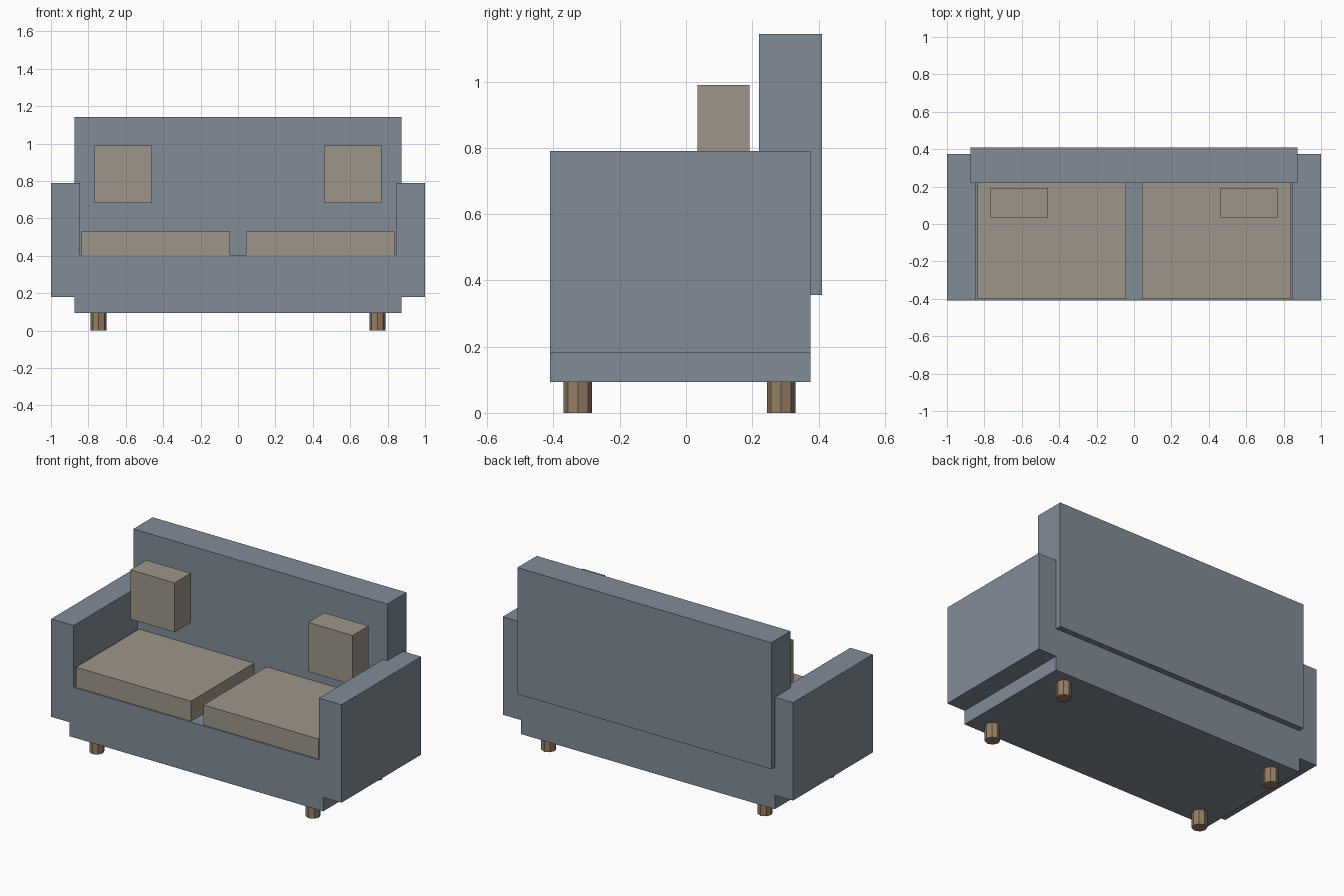
import bpy, bmesh
from mathutils import Matrix, Vector

if "Cube" in bpy.data.objects:
    bpy.data.objects.remove(bpy.data.objects["Cube"])


def material(name, color):
    m = bpy.data.materials.new(name)
    m.diffuse_color = (*color, 1)
    m.use_nodes = True
    m.node_tree.nodes["Principled BSDF"].inputs["Base Color"].default_value = m.diffuse_color
    return m


fabric = material("grey_fabric", (0.22, 0.26, 0.31))
cushion = material("beige_fabric", (0.34, 0.30, 0.25))
wood = material("wood", (0.30, 0.21, 0.13))


def finish(name, bm, mat):
    me = bpy.data.meshes.new(name)
    bm.to_mesh(me)
    bm.free()
    me.materials.append(mat)
    ob = bpy.data.objects.new(name, me)
    bpy.context.collection.objects.link(ob)
    return ob


def box(name, x, y, z, mat):
    """Box from (min, max) ranges on each axis."""
    lo, hi = (Vector(c) for c in zip(x, y, z))
    bm = bmesh.new()
    bmesh.ops.create_cube(bm, size=1, matrix=Matrix.Translation((lo + hi) / 2) @ Matrix.Diagonal((*(hi - lo), 1)))
    return finish(name, bm, mat)


def leg(name, x, y):
    bm = bmesh.new()
    bmesh.ops.create_cone(bm, cap_ends=True, segments=8, radius1=0.043, radius2=0.043,
                          depth=0.093, matrix=Matrix.Translation((x, y, 0.0465)))
    return finish(name, bm, wood)


# Base and backrest
box("base", (-0.875, 0.875), (-0.41, 0.375), (0.093, 0.405), fabric)
box("backrest", (-0.875, 0.875), (0.22, 0.41), (0.355, 1.143), fabric)

# Mirrored parts
for side, s in (("left", -1), ("right", 1)):
    def span(a, b):
        return tuple(sorted((s * a, s * b)))

    box(side + "_arm", span(0.845, 1.0), (-0.41, 0.375), (0.18, 0.79), fabric)
    box(side + "_seat_cushion", span(0.043, 0.836), (-0.402, 0.225), (0.405, 0.53), cushion)
    box(side + "_pillow", span(0.46, 0.766), (0.034, 0.192), (0.682, 0.989), cushion)
    leg(side + "_front_leg", s * 0.745, -0.326)
    leg(side + "_back_leg", s * 0.745, 0.287)
